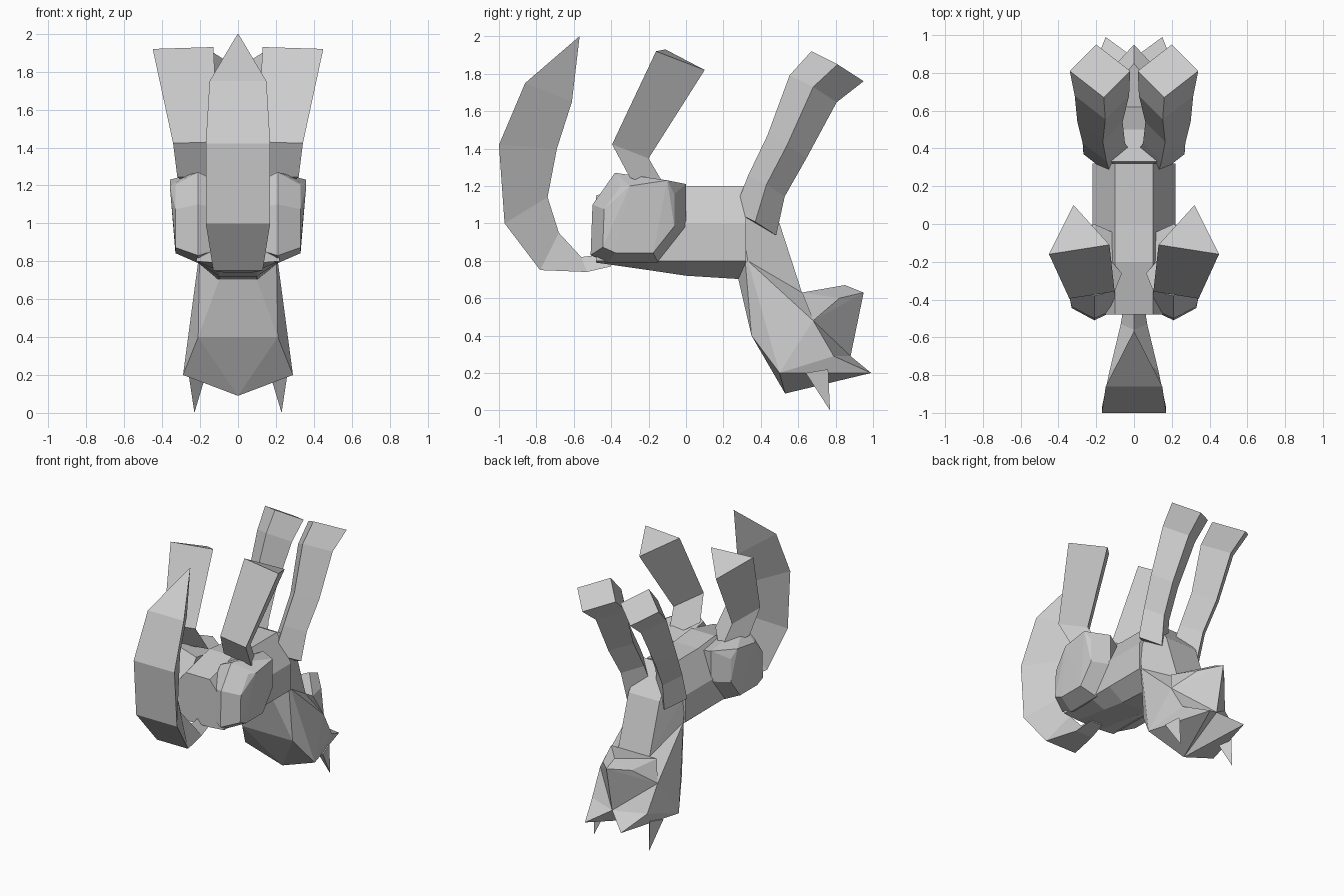
import bpy, bmesh
from mathutils import Vector

old = bpy.data.objects.get("Cube")
if old:
    bpy.data.objects.remove(old)

fur = bpy.data.materials.new("light_grey")
fur.use_nodes = True
fur.diffuse_color = (.6, .6, .6, 1)
shader = fur.node_tree.nodes["Principled BSDF"]
shader.inputs["Base Color"].default_value = fur.diffuse_color


def mirrored(points):
    return [Vector((-x, y, z)) for x, y, z in points]


def finish(name, bm):
    bmesh.ops.recalc_face_normals(bm, faces=bm.faces)
    mesh = bpy.data.meshes.new(name)
    bm.to_mesh(mesh)
    bm.free()
    mesh.materials.append(fur)
    bpy.context.collection.objects.link(bpy.data.objects.new(name, mesh))


def hull(name, points):
    """Faceted solid wrapped tightly around a few corner points."""
    bm = bmesh.new()
    for point in points:
        bm.verts.new(point)
    result = bmesh.ops.convex_hull(bm, input=bm.verts)
    inside = {v for v in result["geom_interior"] + result["geom_unused"]
              if isinstance(v, bmesh.types.BMVert)}
    bmesh.ops.delete(bm, geom=list(inside), context='VERTS')
    finish(name, bm)


def loft(name, rings):
    """Skin through matching rings, closed at both ends."""
    bm = bmesh.new()
    rows = [[bm.verts.new(point) for point in ring] for ring in rings]
    for low, high in zip(rows, rows[1:]):
        for i in range(len(low)):
            bm.faces.new((low[i - 1], low[i], high[i], high[i - 1]))
    bm.faces.new(rows[0])
    bm.faces.new(rows[-1])
    finish(name, bm)


def symmetric_hull(name, side, middle=()):
    hull(name, list(side) + mirrored(side) + list(middle))


def hull_pair(name, points):
    hull("left_" + name, points)
    hull("right_" + name, mirrored(points))


def limb_pair(name, section, path):
    """Sweep one section along a path of (centre, scale) stations."""
    rings = [[Vector(centre) + Vector(corner) * scale for corner in section]
             for centre, scale in path]
    loft("left_" + name, rings)
    loft("right_" + name, [mirrored(ring) for ring in rings])


# Torso: constant width, with keel and belly heights at each station
def torso_ring(y, keel, belly):
    half = [Vector((.1, y, keel)), Vector((.22, y, .8)),
            Vector((.22, y, 1)), Vector((.1, y, belly))]
    return half + mirrored(reversed(half))


loft("torso", [torso_ring(-.48, .79, 1.15), torso_ring(-.2, .75, 1.22),
               torso_ring(0, .72, 1.2), torso_ring(.32, .7, 1.2)])

# Shared landmarks of the neck and head
shoulder = Vector((.21, .33, .8))
nape = Vector((.21, .35, .4))
temple = Vector((.29, .5, .2))
cheek = Vector((.23, .79, .29))
jaw = Vector((.24, .68, .48))
throat = Vector((.13, .62, .63))
crown = Vector((0, .53, .09))
nose = Vector((0, .88, .29))
chin = Vector((0, .95, .63))

symmetric_hull("neck", [shoulder, nape, throat, (.1, .28, .7), (.2, .3, 1),
                        (.12, .33, 1.2), (.13, .5, 1)])
symmetric_hull("head", [shoulder, nape, temple, cheek, jaw, throat], [crown, nose])
symmetric_hull("chin", [jaw, throat + Vector((.06, 0, 0)), (.12, .82, .6)],
               [chin, nose, (0, .85, .67)])

# Brow points and spiked ears
hull_pair("brow", [cheek, nose, temple, crown, (.15, .99, .2)])
hull_pair("ear", [(.23, .77, 0), (.26, .64, .2), (.17, .68, .2), (.23, .76, .22)])

# Front legs: a diamond section made from two crossing directions
ahead = Vector((-.02, -.14, .08))
out = Vector((.16, 0, .01))
limb_pair("front_leg", [ahead, out, -ahead, -out], [
    ((.18, .81, 1.84), 1), ((.17, .68, 1.72), .9), ((.18, .54, 1.41), .75),
    ((.16, .43, 1.2), .7), ((.14, .37, 1), .8)])

# Hind legs: a triangular section with its edge turned to the back
limb_pair("hind_leg", [(.15, -.1, .03), (-.17, -.05, .04), (.02, .16, -.07)], [
    ((.3, -.06, 1.89), 1), ((.23, -.32, 1.4), .75), ((.2, -.22, 1.22), .8)])

# Haunches: one side outline, shrunk towards its centre on the way out
outline = [(-.38, 1.27), (-.5, 1.1), (-.51, .83), (-.42, .79),
           (-.15, .79), (0, .98), (0, 1.21)]
haunch = []
for x, size in ((.1, .8), (.21, 1), (.33, .75)):
    for y, z in outline:
        haunch.append(Vector((x, -.25 + (y + .25) * size, 1 + (z - 1) * size)))
hull_pair("haunch", haunch + [Vector((.36, -.1, 1.23)), Vector((.36, -.3, 1.2))])


# Tail: flat outer face with a ridge along the inside of the curl
def tail_ring(width, outer, ridge):
    return [Vector((-width, *outer)), Vector((width, *outer)), Vector((0, *ridge))]


loft("tail", [
    tail_ring(.05, (-.4, .77), (-.4, .84)),
    tail_ring(.07, (-.53, .74), (-.56, .82)),
    tail_ring(.13, (-.78, .75), (-.68, .95)),
    tail_ring(.17, (-.97, 1), (-.74, 1.14)),
    tail_ring(.17, (-1, 1.42), (-.69, 1.4)),
    tail_ring(.15, (-.86, 1.75), (-.61, 1.65)),
    tail_ring(.002, (-.57, 2), (-.57, 1.99))])
